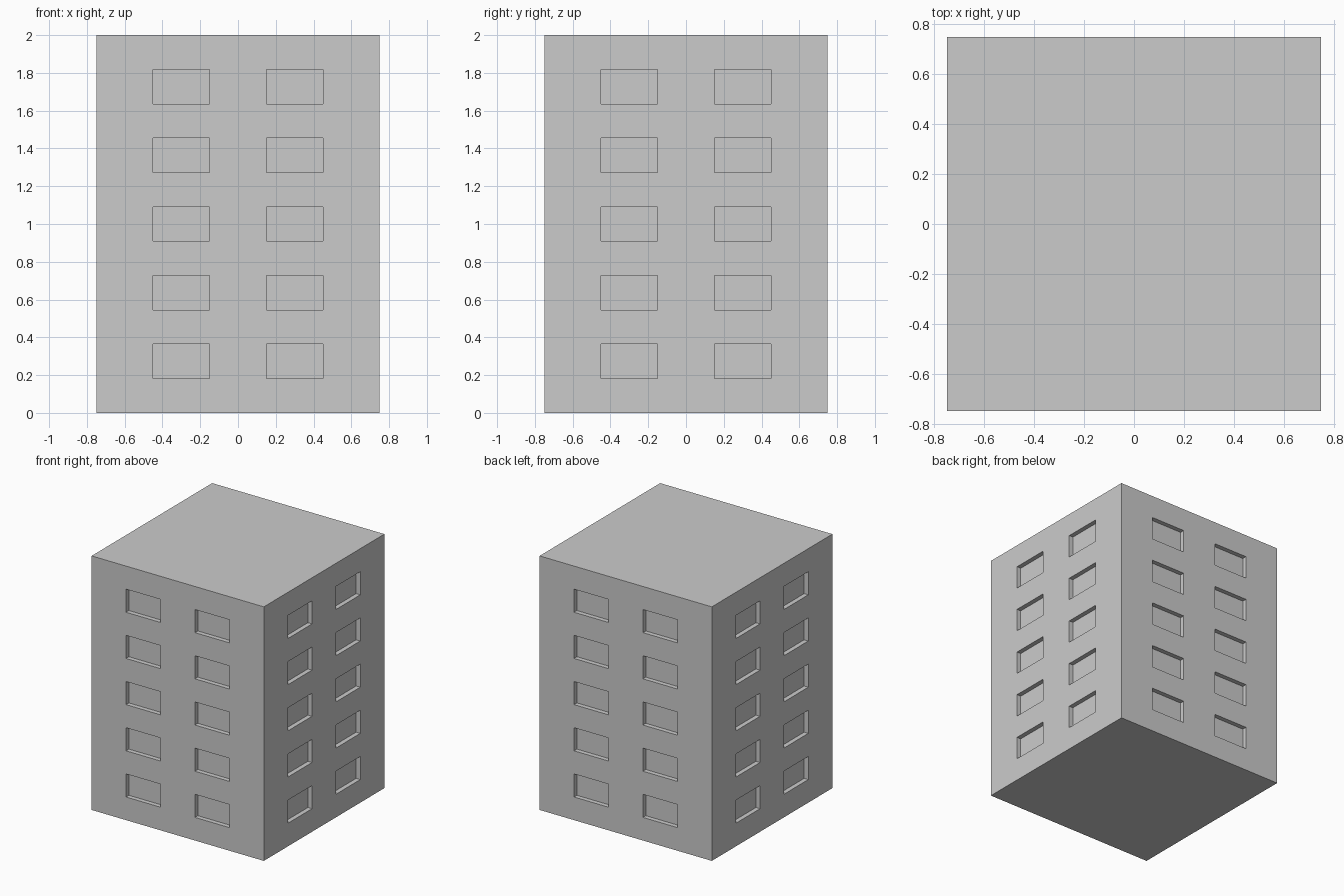
import bpy, bmesh
from mathutils import Vector, Matrix

if "Cube" in bpy.data.objects:
    bpy.data.objects.remove(bpy.data.objects["Cube"])

WIDTH, HEIGHT, RECESS = 1.5, 2.0, 0.036
COLS, ROWS = 5, 11          # odd-numbered cells of each wall are windows
CW, CH = WIDTH / COLS, HEIGHT / ROWS

bm = bmesh.new()

# Solid tower block standing on the ground
bmesh.ops.create_cube(bm, size=1, matrix=Matrix.Translation((0, 0, HEIGHT / 2))
                      @ Matrix.Diagonal((WIDTH, WIDTH, HEIGHT, 1)))


def cut(co, normal):
    bmesh.ops.bisect_plane(bm, geom=bm.verts[:] + bm.edges[:] + bm.faces[:],
                           plane_co=Vector(co), plane_no=Vector(normal))


# Regular grid of cuts on the walls
for i in range(1, COLS):
    p = -WIDTH / 2 + i * CW
    cut((p, 0, 0), (1, 0, 0))
    cut((0, p, 0), (0, 1, 0))
for j in range(1, ROWS):
    cut((0, 0, j * CH), (0, 0, 1))

# Recessed windows: two columns by five storeys on every wall
bmesh.ops.recalc_face_normals(bm, faces=bm.faces[:])
bm.normal_update()


def is_window(f):
    if abs(f.normal.z) > 0.5:
        return False
    c = f.calc_center_median()
    along = c.y if abs(f.normal.x) > 0.5 else c.x
    col = int((along + WIDTH / 2) / CW)
    row = int(c.z / CH)
    return col % 2 == 1 and row % 2 == 1


windows = [f for f in bm.faces if is_window(f)]
bmesh.ops.inset_individual(bm, faces=windows, thickness=0, depth=-RECESS)
bm.normal_update()

mesh = bpy.data.meshes.new("tower_block")
bm.to_mesh(mesh)
bm.free()
bpy.context.collection.objects.link(bpy.data.objects.new("tower_block", mesh))
